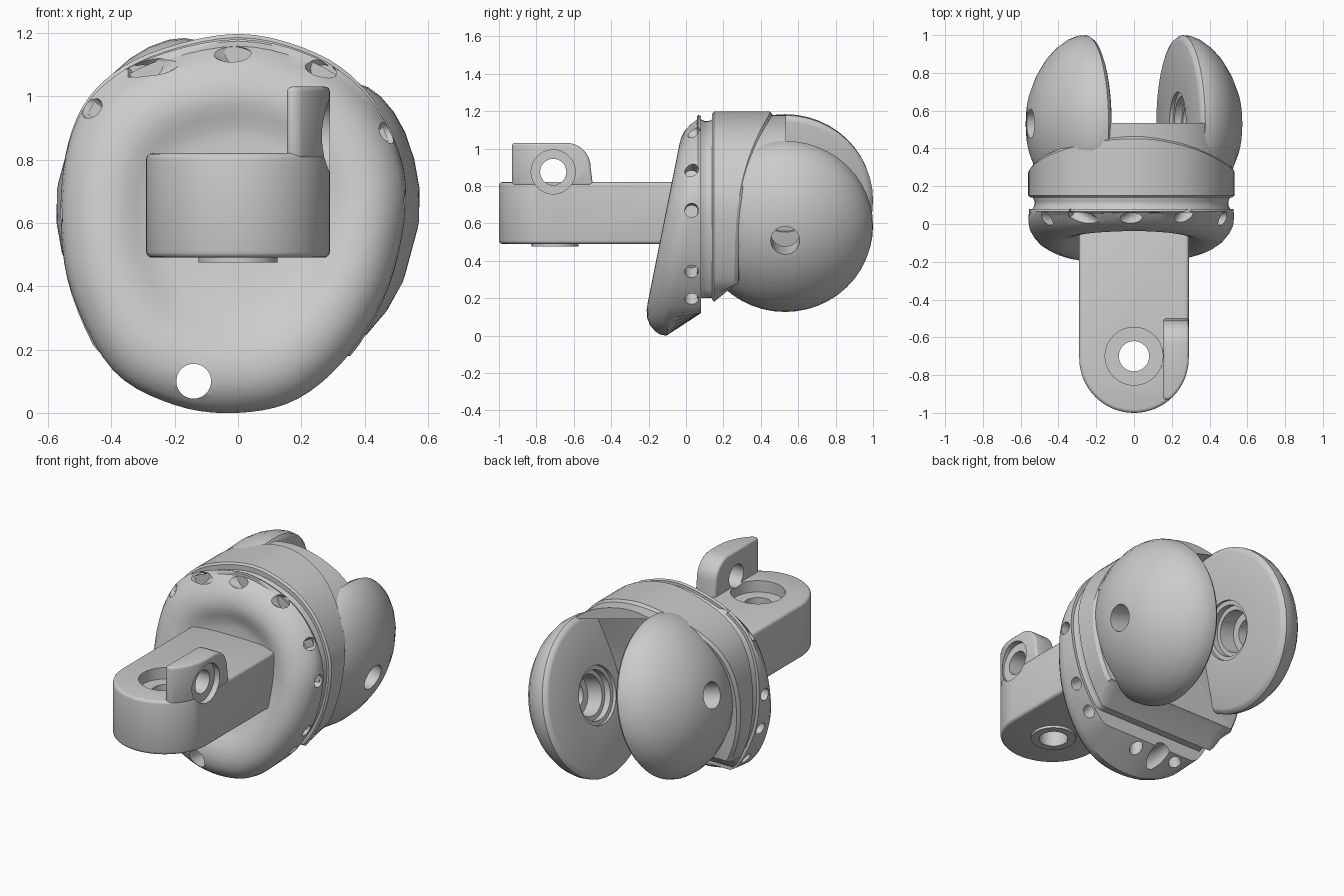
import bpy, bmesh
from math import sin, cos, pi, radians
from mathutils import Vector, Matrix

if "Cube" in bpy.data.objects:
    bpy.data.objects.remove(bpy.data.objects["Cube"])


def make(name, bm):
    bmesh.ops.recalc_face_normals(bm, faces=bm.faces[:])
    me = bpy.data.meshes.new(name)
    bm.to_mesh(me)
    bm.free()
    ob = bpy.data.objects.new(name, me)
    bpy.context.collection.objects.link(ob)
    return ob


def activate(ob):
    bpy.ops.object.select_all(action='DESELECT')
    ob.select_set(True)
    bpy.context.view_layer.objects.active = ob


def loft(name, rings):
    """Skin closed rings of points, closing each end with a fan."""
    bm = bmesh.new()
    vs = [[bm.verts.new(p) for p in r] for r in rings]
    n = len(rings[0])
    for a, b in zip(vs, vs[1:]):
        for i in range(n):
            j = (i + 1) % n
            bm.faces.new((a[i], a[j], b[j], b[i]))
    for r in (vs[0], vs[-1]):
        c = bm.verts.new(sum((v.co for v in r), Vector()) / n)
        for i in range(n):
            bm.faces.new((r[i], r[(i + 1) % n], c))
    return make(name, bm)


def extrude(name, pts, vec):
    bm = bmesh.new()
    f = bm.faces.new([bm.verts.new(p) for p in pts])
    g = bmesh.ops.extrude_face_region(bm, geom=[f])
    bmesh.ops.translate(bm, vec=vec, verts=[v for v in g['geom'] if isinstance(v, bmesh.types.BMVert)])
    return make(name, bm)


def cyl(name, r, a, b, seg=32):
    a, b = Vector(a), Vector(b)
    bm = bmesh.new()
    m = Matrix.Translation((a + b) / 2) @ (b - a).to_track_quat('Z', 'Y').to_matrix().to_4x4()
    bmesh.ops.create_cone(bm, cap_ends=True, segments=seg, radius1=r, radius2=r, depth=(b - a).length, matrix=m)
    return make(name, bm)


def box(name, lo, hi):
    x, y, z = lo
    X, Y, Z = hi
    return extrude(name, [(x, y, z), (X, y, z), (X, Y, z), (x, Y, z)], (0, 0, Z - z))


def boolean(ob, tools, op='DIFFERENCE'):
    for t in tools:
        t.hide_render = True
        m = ob.modifiers.new('bool', 'BOOLEAN')
        m.operation, m.solver, m.object = op, 'EXACT', t
        activate(ob)
        bpy.ops.object.modifier_apply(modifier=m.name)


def bevel(ob, w):
    m = ob.modifiers.new('bevel', 'BEVEL')
    m.width, m.segments, m.limit_method, m.angle_limit = w, 3, 'ANGLE', radians(40)
    activate(ob)
    bpy.ops.object.modifier_apply(modifier=m.name)


# Egg-shaped outline in x, z shared by the ring, neck, collar and hood
KEY = [Vector(p) for p in [(0, 0), (.19, .045), (.355, .19), (.475, .4), (.53, .65), (.505, .83), (.41, 1), (.25, 1.12),
       (0, 1.18), (-.28, 1.12), (-.45, 1.01), (-.535, .85), (-.56, .62), (-.525, .38), (-.395, .135), (-.2, .025)]]
EGG = []
for i in range(len(KEY)):
    a, b, c, d = (KEY[(i + k) % len(KEY)] for k in (-1, 0, 1, 2))
    for k in range(5):
        t = k / 5
        EGG.append(.5 * (2 * b + (c - a) * t + (2 * a - 5 * b + 4 * c - d) * t * t + (3 * b - a - 3 * c + d) * t ** 3))


def ring(s, fy, zmin=-1, sz=None):
    out = []
    for p in EGG:
        z = max(zmin, .62 + (p.y - .62) * (sz or s))
        out.append(Vector((p.x * s, fy(z), z)))
    return out


def front(z):
    return -.24 + .2 * z


# Padded front ring with a dished face
rings = [ring(.99, lambda z: .08, .12), ring(1, lambda z: min(front(z) + .135, .065))]
for inset, dy in [(.006, .1), (.022, .07), (.05, .037), (.085, .014), (.125, .002), (.165, 0), (.2, .008),
                  (.235, .024), (.27, .042), (.31, .054), (.4, .06)]:
    rings.append(ring(1 - inset / .56, lambda z: min(front(z) + dy, .06)))
front_ring = loft('front_ring', rings)
drills = [cyl('drill', .055, (-.14, -.4, .1), (-.14, .3, .1))]
for x, z in [(.5, .9), (.53, .67), (.45, .34), (.36, .19), (.01, .1), (-.27, .1), (-.46, .96), (-.56, .62),
             (-.53, .4), (-.43, .19)]:
    d = Vector((x, 0, z - .62)).normalized()
    p = Vector((x, .03, z))
    drills.append(cyl('drill', .037, p - d * .1, p + d * .1, 20))
# Oblique holes along the top edge
for x, z, slant in [(.25, 1.1, -.6), (-.03, 1.14, -.9), (-.25, 1.1, 1.1)]:
    d = Vector((x + slant, -.5, z - .62)).normalized()
    p = Vector((x, .025, z))
    drills.append(cyl('drill', .037, p - d * .1, p + d * .16, 20))
boolean(front_ring, drills)

# Narrow neck between ring and collar
neck = loft('neck', [ring(s, lambda z: y, .2) for s, y in
                     [(.97, .06), (.955, .085), (.94, .1), (.94, .12), (.96, .145), (.96, .16)]])


# Collar with a slanted rear edge
def rear(z):
    return .28 + .19 * min(1, max(0, (z - .28) / .91)) ** 3


collar = loft('collar', [ring(.98, lambda z: .14, .19, 1.01), ring(1, lambda z: .15, .18, 1.03),
                         ring(1, lambda z: rear(z) - .02, .27, 1.03), ring(.975, rear, .28, 1.0)])

# Domed fork cheeks and their slot lie on a pin axis tilted about y
TILT = Matrix.Translation((0, .53, .655)) @ Matrix.Rotation(radians(15), 4, 'Y')

# Hood over the top of the slot
hood = loft('hood', [ring(1.0, lambda z: y) for y in (.2, .535)])
boolean(hood, [box('trim', (-1, 0, -1), (1, 1, .8)), box('trim', (-1, 0, -1), (-.14, 1, 2)),
               cyl('trim', .455, TILT @ Vector((-.3, 0, 0)), TILT @ Vector((.25, 0, 0)), 64)])

PROFILE = [(.24, .44), (.247, .457), (.265, .47), (.3, .467), (.345, .45), (.4, .412), (.45, .36), (.5, .285),
           (.54, .2), (.565, .1), (.57, .03)]
cheeks = []
for side, label in ((1, 'right'), (-1, 'left')):
    ck = loft(label + '_cheek', [[TILT @ Vector((side * d, r * cos(2 * pi * i / 48), r * sin(2 * pi * i / 48)))
                                  for i in range(48)] for d, r in PROFILE])
    boolean(ck, [cyl('bore', r, TILT @ Vector((side * .2, 0, 0)), TILT @ Vector((side * e, 0, 0)), 40)
                 for r, e in [(.17, .26), (.145, .3), (.12, .4), (.077, .7)]])
    cheeks.append(ck)


# Tongue arm with round tip
def tongue(z):
    tip = [(.29 * cos(a), -.71 + .29 * sin(a), z) for a in (pi + pi * i / 32 for i in range(33))]
    return tip + [(.29, .03, z), (-.29, .03, z)]


arm = extrude('arm', tongue(.49), (0, 0, .33))
bevel(arm, .018)

# Upright tab on the arm's right edge
arc = [(-.64 + .13 * sin(a), .9 + .13 * cos(a)) for a in (pi / 2 * i / 10 for i in range(11))]
prof = [(-.93, .8), (-.93, 1.03)] + arc + [(-.5, .82), (-.5, .8)]
tab = extrude('tab', [(.155, y, z) for y, z in prof], (.2, 0, 0))
limit = extrude('limit', tongue(.5), (0, 0, 1))
boolean(tab, [limit], 'INTERSECT')
bevel(tab, .015)

# Boss under the arm, pin holes and counterbores
boss = cyl('boss', .125, (0, -.7, .475), (0, -.7, .5), 40)
pin = cyl('pin', .08, (0, -.7, .3), (0, -.7, 1.2))
sink = cyl('sink', .153, (0, -.7, .75), (0, -.7, 1.2), 48)
cross = cyl('cross', .07, (.1, -.71, .875), (.5, -.71, .875))
cross_sink = cyl('cross_sink', .118, (.255, -.71, .875), (.5, -.71, .875), 40)
boolean(arm, [pin, sink, cross, cross_sink])
boolean(tab, [cross, cross_sink])
boolean(boss, [pin])

# Remove helpers and shade
keep = [front_ring, neck, collar, hood, arm, tab, boss] + cheeks
for ob in list(bpy.data.objects):
    if ob not in keep:
        bpy.data.objects.remove(ob)
for ob in keep:
    activate(ob)
    bpy.ops.object.shade_smooth_by_angle(angle=radians(32))
